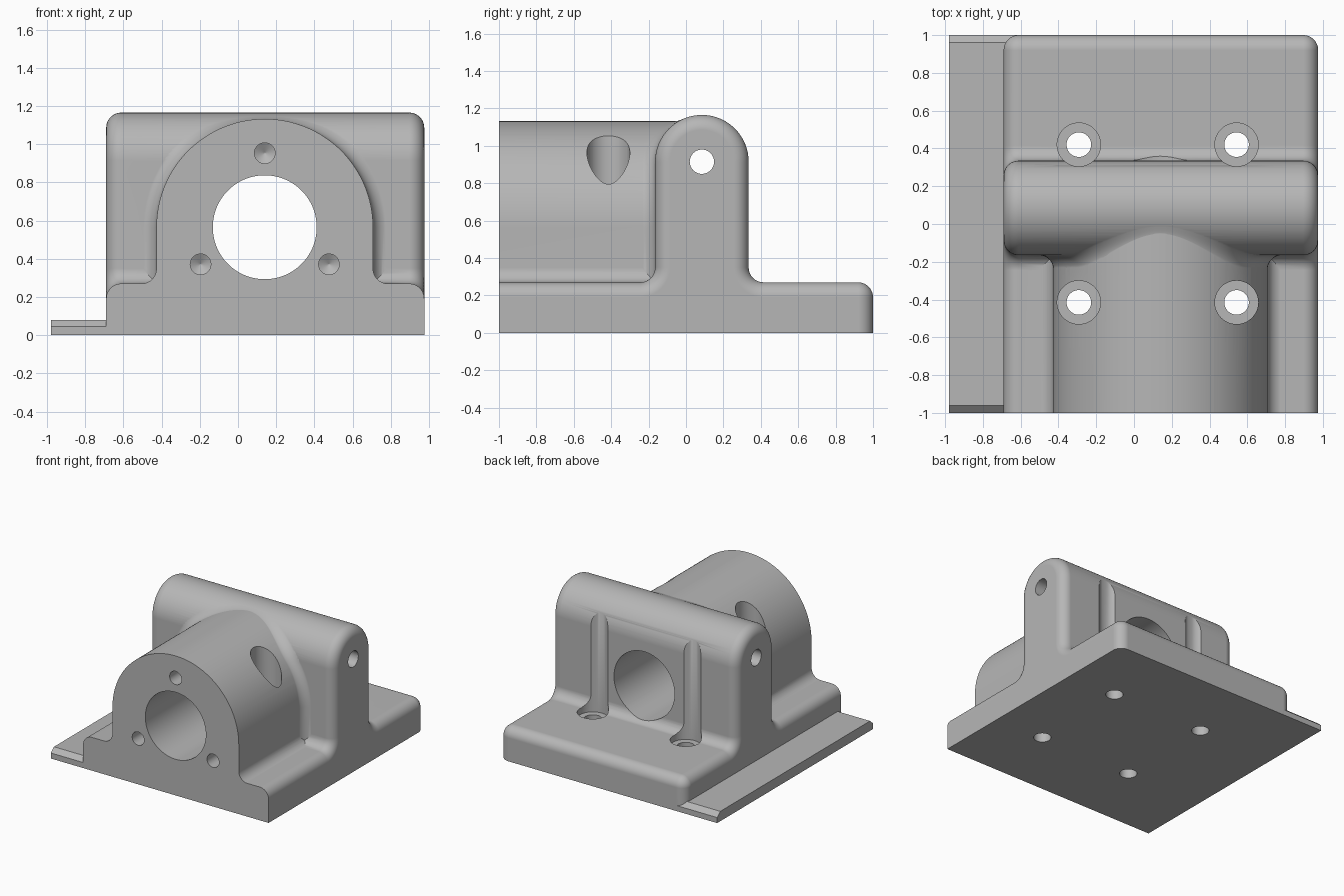
import bpy, bmesh
from math import sin, cos, pi, sqrt, radians
from mathutils import Vector

if "Cube" in bpy.data.objects:
    bpy.data.objects.remove(bpy.data.objects["Cube"], do_unlink=True)

grey = bpy.data.materials.new("machined_grey")
grey.use_nodes = True
colour = (0.47, 0.47, 0.47, 1)
grey.diffuse_color = colour
grey.node_tree.nodes["Principled BSDF"].inputs["Base Color"].default_value = colour

# Shared dimensions
FILLET = 0.08
BASE_TOP = 0.27
X0, X1 = -0.69, 0.975
WALL_Y, WALL_Z, WALL_R = 0.085, 0.915, 0.25
TUBE_X, TUBE_Z, TUBE_R = 0.14, 0.565, 0.567


def solid(name, rings):
    """Skin a stack of equal closed rings and cap both ends."""
    bm = bmesh.new()
    loops = [[bm.verts.new(p) for p in ring] for ring in rings]
    n = len(loops[0])
    for a, b in zip(loops, loops[1:]):
        for i in range(n):
            j = (i + 1) % n
            bm.faces.new((a[i], a[j], b[j], b[i]))
    bm.faces.new(loops[0][::-1])
    bm.faces.new(loops[-1])
    bmesh.ops.recalc_face_normals(bm, faces=bm.faces)
    mesh = bpy.data.meshes.new(name)
    bm.to_mesh(mesh)
    bm.free()
    mesh.materials.append(grey)
    obj = bpy.data.objects.new(name, mesh)
    bpy.context.collection.objects.link(obj)
    return obj


def rod(name, axis, centre, profile, sides=48):
    """Turned cutter: profile is (position along axis, radius)."""
    u, v = [k for k in range(3) if k != axis]
    rings = []
    for t, r in profile:
        ring = []
        for i in range(sides):
            a = 2 * pi * i / sides
            p = Vector((0, 0, 0))
            p[axis] = t
            p[u] = centre[0] + r * cos(a)
            p[v] = centre[1] + r * sin(a)
            ring.append(p)
        rings.append(ring)
    return solid(name, rings)


def arc(cx, cy, r, start, end, steps, side=1):
    """Arc points paired with outward normals; side -1 is a concave fillet."""
    out = []
    for i in range(steps + 1):
        a = radians(start + (end - start) * i / steps)
        n = Vector((cos(a), sin(a)))
        out.append((Vector((cx, cy)) + n * r, n * side))
    return out


def combine(target, tool, operation):
    mod = target.modifiers.new(operation.lower(), 'BOOLEAN')
    mod.operation = operation
    mod.solver = 'EXACT'
    mod.object = tool
    bpy.ops.object.select_all(action='DESELECT')
    bpy.context.view_layer.objects.active = target
    target.select_set(True)
    bpy.ops.object.modifier_apply(modifier=mod.name)
    bpy.data.objects.remove(tool, do_unlink=True)


# Base and cross wall: one side profile with rounded ends
foot = BASE_TOP + FILLET
front_y, back_y = WALL_Y - WALL_R, WALL_Y + WALL_R
side = [(Vector((-1, BASE_TOP)), Vector((0, 1)))]
side += arc(front_y - FILLET, foot, FILLET, -90, 0, 10, -1)
side += arc(WALL_Y, WALL_Z, WALL_R, 180, 0, 40)
side += arc(back_y + FILLET, foot, FILLET, 180, 270, 10, -1)
side += arc(1 - FILLET, BASE_TOP - FILLET, FILLET, 90, 0, 10)
side += [(Vector((1, 0)), Vector((1, 0))), (Vector((-1, 0)), Vector((0, 0)))]

edge = FILLET - 0.001
inset = [(edge * (1 - cos(b)), edge * (1 - sin(b)))
         for b in (pi / 2 * i / 10 for i in range(11))]
stations = [(X0 + dx, d) for dx, d in inset]
stations += [(X1 - dx, d) for dx, d in reversed(inset)]
body = solid("bearing_block", [[(x, *(p - n * d)) for p, n in side] for x, d in stations])

# Arched bearing housing with filleted feet
sink = 0.001
arch = arc(TUBE_X, TUBE_Z, TUBE_R, 0, 180, 72)
right, left = TUBE_X + TUBE_R, TUBE_X - TUBE_R
front = [Vector((right + FILLET, 0.15))]
front += [p for p, n in arc(right + FILLET, foot - sink, FILLET, 270, 180, 10)]
front += [p for p, n in arch]
front += [p for p, n in arc(left - FILLET, foot - sink, FILLET, 0, -90, 10)]
front += [Vector((left - FILLET, 0.15))]
housing = solid("housing", [[(p.x, y, p.y) for p in front] for y in (-1, WALL_Y)])
combine(body, housing, 'UNION')


# Blend between housing and wall, fading where the wall rolls over
def wall_front(z):
    rise = max(0, z - WALL_Z)
    return WALL_Y - sqrt(max(0, WALL_R ** 2 - rise ** 2))


path = [(Vector((right, 0.2)), Vector((1, 0)))] + arch
path += [(Vector((left, 0.2)), Vector((-1, 0)))]
rings = []
for p, n in path:
    r = FILLET * ((WALL_Y - wall_front(p.y)) / WALL_R) ** 2
    ring = []
    for k in range(11):
        a = pi / 2 * k / 10
        q = p + n * (r * (1 - cos(a)) - sink)
        ring.append((q.x, wall_front(q.y) - r * (1 - sin(a)) + sink, q.y))
    inner = p - n * 0.03
    deep = wall_front(p.y + n.y * r) + 0.04
    ring.append((q.x, deep, q.y))
    ring.append((inner.x, deep, inner.y))
    ring.append((inner.x, ring[0][1], inner.y))
    rings.append(ring)
combine(body, solid("housing_blend", rings), 'UNION')

# Thin side flange with chamfered ends
flange = [(-1, 0), (1, 0), (1, 0.045), (0.96, 0.08), (-0.96, 0.08), (-1, 0.045)]
combine(body, solid("side_flange", [[(x, y, z) for y, z in flange]
                                    for x in (-0.98, -0.62)]), 'UNION')

# Main bore and cross pin hole
combine(body, rod("bore", 1, (TUBE_X, TUBE_Z), [(-1.2, 0.272), (1.2, 0.272)], 96), 'DIFFERENCE')
combine(body, rod("pin_hole", 0, (WALL_Y, WALL_Z), [(-1.2, 0.065), (1.2, 0.065)]), 'DIFFERENCE')

# Counterbored mounting holes
for x in (-0.292, 0.543):
    for y in (-0.415, 0.42):
        steps = [(-0.2, 0.065), (0.22, 0.065), (0.22, 0.115), (1.4, 0.115)]
        combine(body, rod("mounting_hole", 2, (x, y), steps), 'DIFFERENCE')

# Blind screw holes with drill-point bottoms
for angle in (90, 210, 330):
    c = (TUBE_X + 0.388 * cos(radians(angle)), TUBE_Z + 0.388 * sin(radians(angle)))
    steps = [(-1.2, 0.054), (-0.78, 0.054), (-0.75, 0.002)]
    combine(body, rod("screw_hole", 1, c, steps, 32), 'DIFFERENCE')

# Smooth curves, crisp edges
bpy.ops.object.select_all(action='DESELECT')
body.select_set(True)
bpy.context.view_layer.objects.active = body
bpy.ops.object.shade_smooth_by_angle(angle=radians(30))
weighted = body.modifiers.new("flat_face_normals", 'WEIGHTED_NORMAL')
weighted.keep_sharp = True
